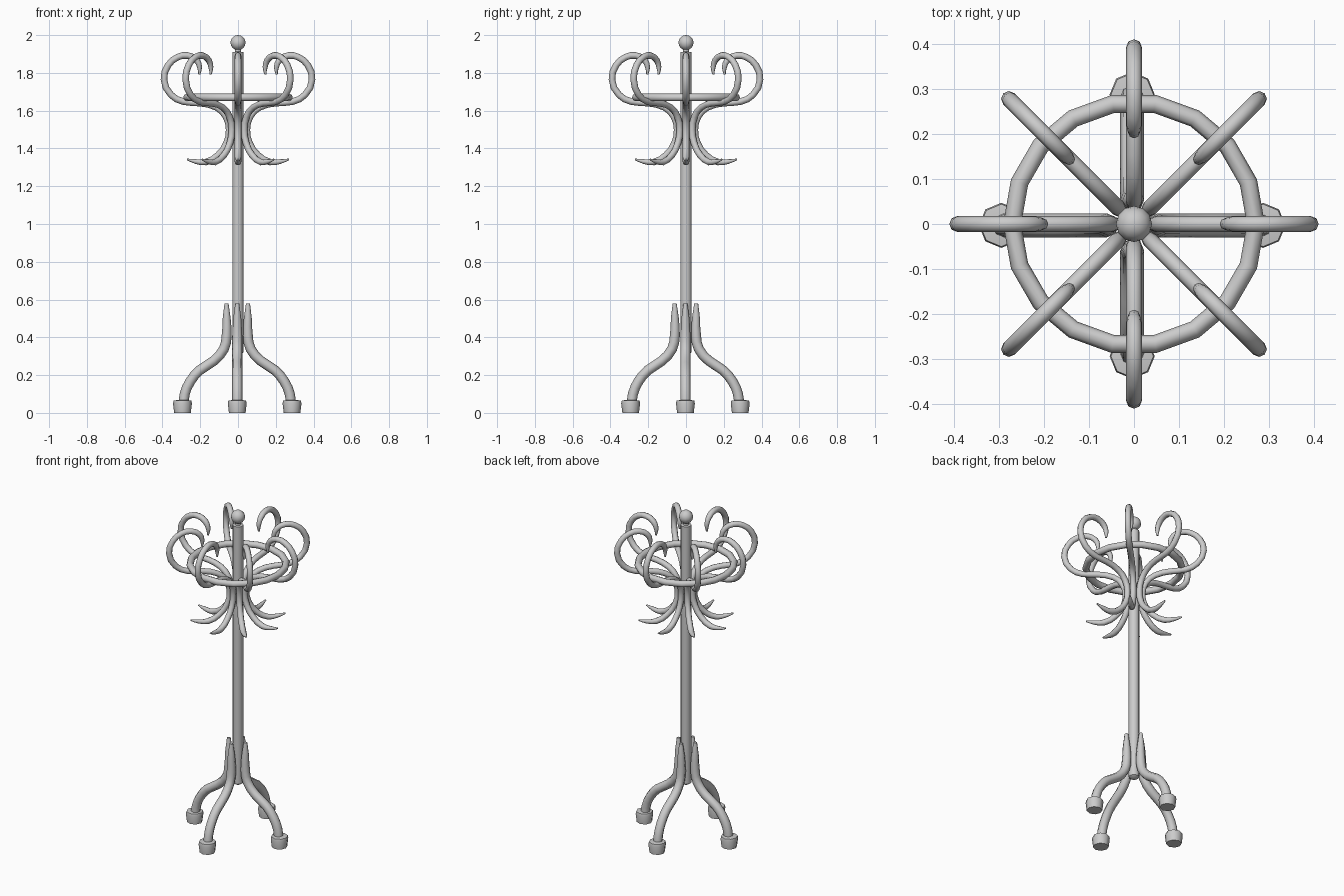
import bpy, bmesh, math
from mathutils import Matrix

if "Cube" in bpy.data.objects:
    bpy.data.objects.remove(bpy.data.objects["Cube"])

def add_object(name, mesh, angle=0.0, loc=(0, 0, 0)):
    ob = bpy.data.objects.new(name, mesh)
    ob.rotation_euler[2] = angle
    ob.location = loc
    bpy.context.scene.collection.objects.link(ob)
    return ob

def bent_rod(name, pts, radius, res=3):
    """Round rod through (out, up, thickness) points in the xz plane."""
    cu = bpy.data.curves.new(name, 'CURVE')
    cu.dimensions = '3D'
    cu.bevel_depth = radius
    cu.bevel_resolution = 2
    cu.resolution_u = res
    cu.use_fill_caps = True
    sp = cu.splines.new('BEZIER')
    sp.bezier_points.add(len(pts) - 1)
    for bp, (x, z, t) in zip(sp.bezier_points, pts):
        bp.co = (x, 0, z)
        bp.radius = t
        bp.handle_left_type = bp.handle_right_type = 'AUTO'
    tmp = add_object(name + "_path", cu)
    dg = bpy.context.evaluated_depsgraph_get()
    me = bpy.data.meshes.new_from_object(tmp.evaluated_get(dg))
    bpy.data.objects.remove(tmp)
    me.shade_smooth()
    me.set_sharp_from_angle(angle=math.radians(50))
    return me

def lathe(name, profile, steps):
    """Revolve a (radius, height) profile about z."""
    bm = bmesh.new()
    vs = [bm.verts.new((r, 0, z)) for r, z in profile]
    es = [bm.edges.new(p) for p in zip(vs, vs[1:])]
    bmesh.ops.spin(bm, geom=vs + es, axis=(0, 0, 1), cent=(0, 0, 0),
                   angle=math.tau, steps=steps)
    bmesh.ops.remove_doubles(bm, verts=bm.verts, dist=1e-4)
    bmesh.ops.recalc_face_normals(bm, faces=bm.faces)
    me = bpy.data.meshes.new(name)
    bm.to_mesh(me)
    bm.free()
    me.shade_smooth()
    me.set_sharp_from_angle(angle=math.radians(50))
    return me

# Pole with neck and ball finial
ball = [(0.04 * math.sin(a), 1.96 - 0.04 * math.cos(a))
        for a in (math.pi * i / 8 for i in range(1, 9))]
add_object("pole", lathe("pole", [(0, 0.30), (0.03, 0.32), (0.03, 1.91), (0.016, 1.912)]
                         + ball[:-1] + [(0, 2.0)], 12))

# Retaining ring, a coarse torus
ring = [(0.27 + 0.02 * math.cos(a), 1.67 + 0.02 * math.sin(a))
        for a in (math.tau * i / 8 for i in range(9))]
add_object("hat_ring", lathe("hat_ring", ring, 18))

# Eight S-shaped hooks
hook = bent_rod("hook", [
    (0.27, 1.342, 0.25), (0.225, 1.331, 0.7), (0.17, 1.328, 1), (0.105, 1.365, 1),
    (0.06, 1.43, 1), (0.047, 1.50, 1), (0.065, 1.57, 1), (0.115, 1.618, 1),
    (0.20, 1.64, 1), (0.29, 1.648, 1), (0.355, 1.684, 1), (0.392, 1.765, 1),
    (0.37, 1.84, 1), (0.32, 1.883, 1), (0.267, 1.892, 1), (0.22, 1.868, 0.95),
    (0.203, 1.83, 0.75), (0.205, 1.792, 0.3)], 0.0175, 2)
for i in range(8):
    add_object(f"hook_{i + 1}", hook, i * math.tau / 8)

# Four bent legs with octagonal feet
leg = bent_rod("leg", [
    (0.057, 0.58, 0.4), (0.056, 0.50, 0.8), (0.056, 0.41, 1), (0.07, 0.34, 1),
    (0.125, 0.275, 1), (0.20, 0.225, 1), (0.25, 0.165, 1), (0.278, 0.10, 1),
    (0.285, 0.04, 1)], 0.0265, 2)
foot = lathe("foot", [(0, 0), (0.044, 0), (0.05, 0.05), (0.047, 0.065), (0, 0.072)], 8)
foot.transform(Matrix.Translation((0.29, 0, 0)))
for i in range(4):
    a = i * math.tau / 4
    add_object(f"leg_{i + 1}", leg, a, (-0.004, -0.003, 0))
    add_object(f"foot_{i + 1}", foot, a, (-0.004, -0.003, 0))
